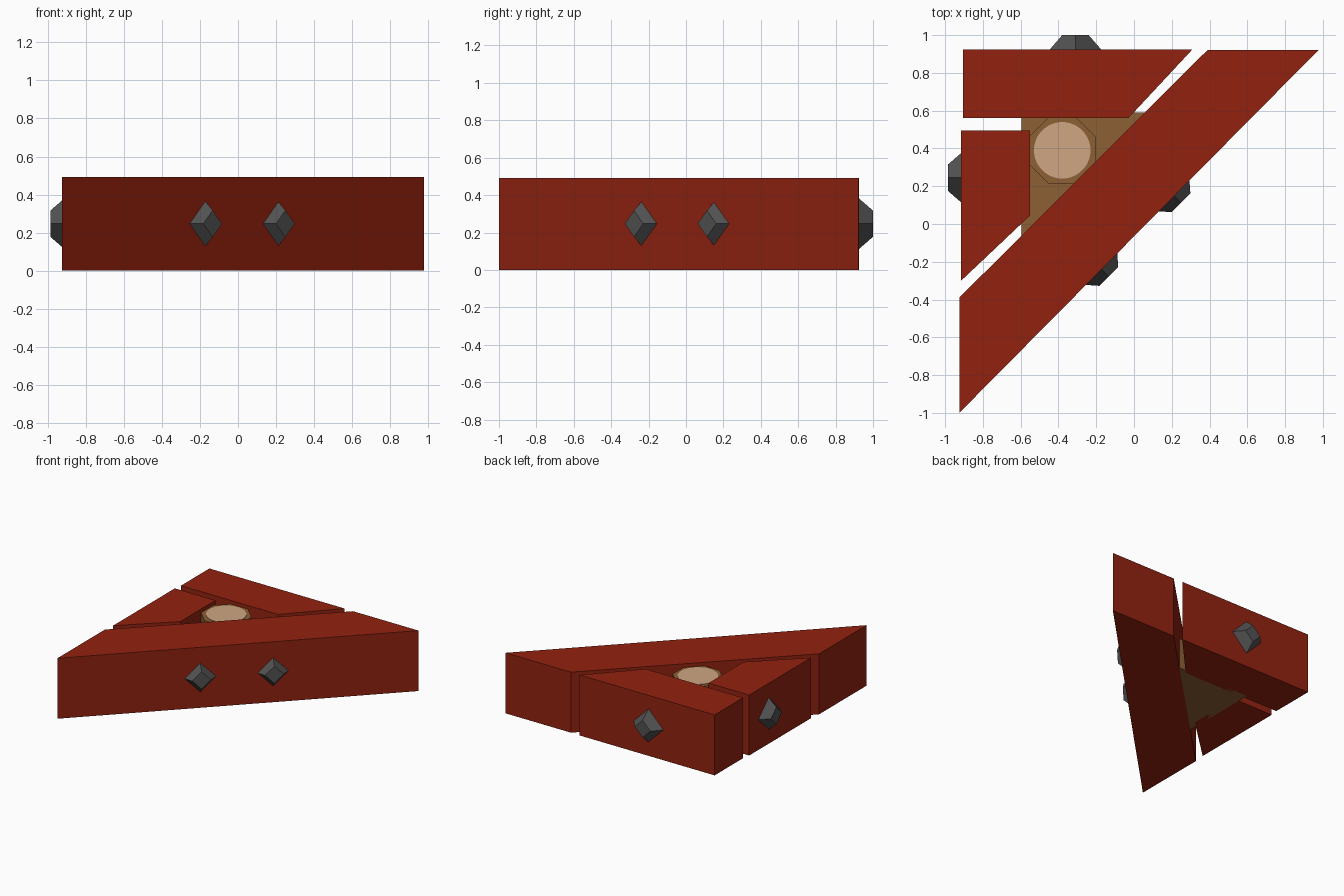
import bpy, bmesh, math
from mathutils import Vector

if "Cube" in bpy.data.objects:
    bpy.data.objects.remove(bpy.data.objects["Cube"])


def material(name, rgb):
    m = bpy.data.materials.new(name)
    m.diffuse_color = (*rgb, 1.0)
    m.use_nodes = True
    m.node_tree.nodes["Principled BSDF"].inputs["Base Color"].default_value = m.diffuse_color
    return m


RED = material("brick red", (0.29, 0.016, 0.005))
GREY = material("dark grey", (0.085, 0.085, 0.085))
BROWN = material("brown", (0.27, 0.115, 0.033))
TAN = material("tan", (0.62, 0.38, 0.23))


def finish(bm, name, mat):
    bmesh.ops.recalc_face_normals(bm, faces=bm.faces)
    mesh = bpy.data.meshes.new(name)
    bm.to_mesh(mesh)
    bm.free()
    mesh.materials.append(mat)
    ob = bpy.data.objects.new(name, mesh)
    bpy.context.collection.objects.link(ob)
    return ob


def slab(name, outline, z0, z1, mat):
    """Extrude a flat outline from z0 up to z1."""
    bm = bmesh.new()
    face = bm.faces.new([bm.verts.new((x, y, z0)) for x, y in outline])
    top = bmesh.ops.extrude_face_region(bm, geom=[face])["geom"]
    verts = [g for g in top if isinstance(g, bmesh.types.BMVert)]
    bmesh.ops.translate(bm, verts=verts, vec=(0, 0, z1 - z0))
    return finish(bm, name, mat)


def ring(cx, cy, r, n):
    return [(cx + r * math.cos(2 * math.pi * (i + 0.5) / n),
             cy + r * math.sin(2 * math.pi * (i + 0.5) / n)) for i in range(n)]


def stud(name, tip, normal):
    """Truncated diamond pyramid whose flat end is centred on tip."""
    bm = bmesh.new()
    bmesh.ops.create_cone(bm, cap_ends=True, segments=4,
                          radius1=0.135, radius2=0.07, depth=0.075)
    for v in bm.verts:                      # corners on the local axes
        a = round(math.atan2(v.co.y, v.co.x) / (math.pi / 2) - 0.01) * math.pi / 2
        r = math.hypot(v.co.x, v.co.y)
        v.co.x, v.co.y = r * math.cos(a), r * math.sin(a)
    n = Vector(normal).normalized()
    ob = finish(bm, name, GREY)
    ob.rotation_mode = 'QUATERNION'
    ob.rotation_quaternion = n.to_track_quat('Z', 'Y')
    ob.location = Vector(tip) - n * 0.0375
    return ob


# Three red frame bars
H = 0.492
slab("diagonal_bar", [(-0.925, -1.0), (0.978, 0.922), (0.39, 0.922), (-0.925, -0.39)], 0, H, RED)
slab("back_bar", [(-0.905, 0.925), (-0.905, 0.56), (-0.03, 0.56), (0.31, 0.925)], 0, H, RED)
slab("left_bar", [(-0.915, 0.495), (-0.915, -0.30), (-0.55, 0.045), (-0.55, 0.495)], 0, H, RED)

# Brown core joining the bars, with the octagonal button
slab("core", [(-0.595, 0.59), (-0.595, -0.095), (0.09, 0.59)], 0, 0.25, BROWN)
slab("button", ring(-0.38, 0.39, 0.19, 8), 0.1, 0.462, BROWN)
slab("button_face", ring(-0.38, 0.39, 0.15, 32), 0.461, 0.466, TAN)

# Diamond studs on the outer sides
Z = 0.247
stud("front_stud_left", (-0.133, -0.278, Z), (1, -1, 0))
stud("front_stud_right", (0.249, 0.112, Z), (1, -1, 0))
stud("back_stud", (-0.31, 1.0, Z), (0, 1, 0))
stud("left_stud", (-0.985, 0.245, Z), (-1, 0, 0))
